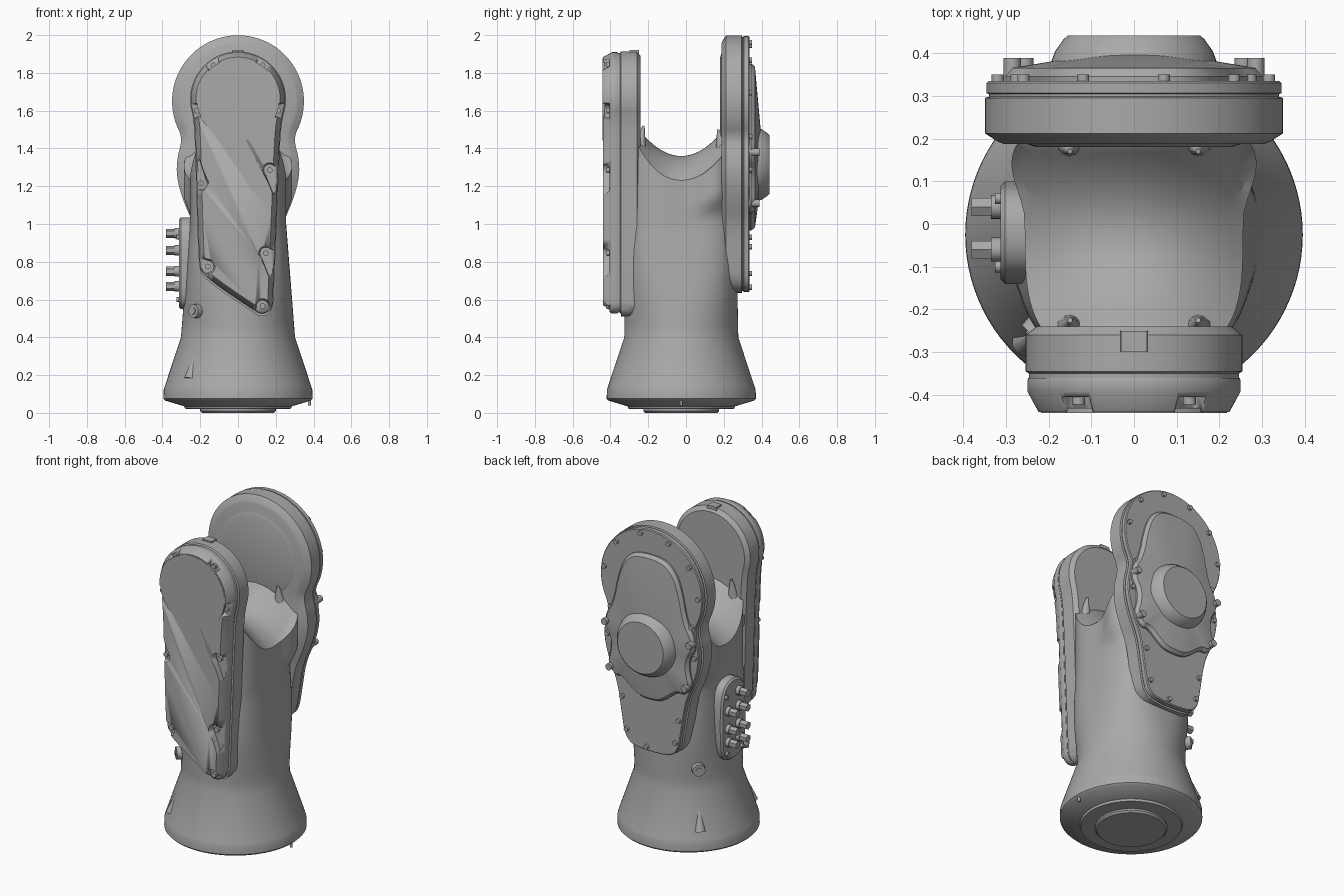
import bpy, bmesh, math
from mathutils import Vector, Matrix

if "Cube" in bpy.data.objects:
    bpy.data.objects.remove(bpy.data.objects["Cube"])

GREY = bpy.data.materials.new("cast_grey")
GREY.use_nodes = True
GREY.diffuse_color = (0.4, 0.4, 0.4, 1)
GREY.node_tree.nodes["Principled BSDF"].inputs["Base Color"].default_value = GREY.diffuse_color
YC = -0.025  # centre of the column in y


def finish(name, bm):
    bmesh.ops.recalc_face_normals(bm, faces=bm.faces)
    mesh = bpy.data.meshes.new(name)
    bm.to_mesh(mesh)
    bm.free()
    mesh.materials.append(GREY)
    ob = bpy.data.objects.new(name, mesh)
    bpy.context.collection.objects.link(ob)
    bpy.ops.object.select_all(action='DESELECT')
    ob.select_set(True)
    bpy.context.view_layer.objects.active = ob
    bpy.ops.object.shade_smooth_by_angle(angle=math.radians(32))
    return ob


def skin(bm, rings):
    for a, b in zip(rings, rings[1:]):
        for i in range(len(a)):
            j = (i + 1) % len(a)
            bm.faces.new((a[i], a[j], b[j], b[i]))


def arc(cx, cz, r, a0, a1, n=26):
    angles = [math.radians(a0 + (a1 - a0) * i / n) for i in range(n + 1)]
    return [(cx + r * math.cos(a), cz + r * math.sin(a)) for a in angles]


def soften(points, rounds=2):
    # corner cutting rounds every corner of a closed outline
    for _ in range(rounds):
        cut = []
        for i, p in enumerate(points):
            q = points[(i + 1) % len(points)]
            cut += [(p[0] * .75 + q[0] * .25, p[1] * .75 + q[1] * .25),
                    (p[0] * .25 + q[0] * .75, p[1] * .25 + q[1] * .75)]
        points = cut
    return points


def inset(points, d):
    out = []
    for i, p in enumerate(points):
        t = Vector(points[(i + 1) % len(points)]) - Vector(points[i - 1])
        t.normalize()
        out.append((p[0] - t.y * d, p[1] + t.x * d))
    return out


def add_prism(bm, points, layers, apex=None):
    # layers are (y, inset) pairs of an outline drawn in x and z
    rings = [[bm.verts.new((x, y, z)) for x, z in inset(points, d)] for y, d in layers]
    skin(bm, rings)
    bm.faces.new(rings[0])
    if apex:
        tip = bm.verts.new(apex)
        for i, v in enumerate(rings[-1]):
            bm.faces.new((v, rings[-1][i - 1], tip))
    else:
        bm.faces.new(rings[-1])


def prism(name, points, layers, apex=None):
    bm = bmesh.new()
    add_prism(bm, points, layers, apex)
    return finish(name, bm)


def add_rod(bm, start, end, r1, r2=None, sides=12):
    a, b = Vector(start), Vector(end)
    turn = (b - a).to_track_quat('Z', 'Y').to_matrix().to_4x4()
    bmesh.ops.create_cone(bm, cap_ends=True, segments=sides, radius1=r1,
                          radius2=r1 if r2 is None else r2, depth=(b - a).length,
                          matrix=Matrix.Translation((a + b) / 2) @ turn)


def step(v, lo, hi):
    t = min(max((v - lo) / (hi - lo), 0), 1)
    return t * t * (3 - 2 * t)


# Column: round foot lofted to a squarer neck with a saddle on top
def saddle(x, y):
    u = min(abs((y - YC) / 0.225), 1)
    return 1.36 - 0.13 * min((x / 0.255) ** 2, 1) + 0.14 * u * u


def section(z, hx, hy, n, count=96):
    pts = []
    for i in range(count):
        a = 2 * math.pi * i / count
        c, s = math.cos(a), math.sin(a)
        x = hx * math.copysign(abs(c) ** (2 / n), c)
        y = YC + hy * math.copysign(abs(s) ** (2 / n), s)
        x *= 1 + 0.24 * step(y, 0.0, 0.2) * step(z, 1.03, 1.2)
        pts.append((x, y))
    return pts


bm = bmesh.new()
rings = []
foot = [(0, .19), (.01, .2), (.02, .2), (.022, .28), (.035, .285), (.065, .385),
        (.075, .395), (.12, .394), (.14, .388), (.4, .302)]
for z, r in foot:
    rings.append([bm.verts.new((x, y, z)) for x, y in section(z, r, r, 2)])
for i in range(1, 10):
    k = i / 9
    z = 0.4 + 0.6 * k
    pts = section(z, .302 - .047 * k, .302 - .012 * k, 2 + 1.2 * step(k, 0, .8))
    rings.append([bm.verts.new((x, y, z)) for x, y in pts])
for i in range(1, 13):
    pts = section(1 + .4 * i / 12, .255, .29, 3.2)
    rings.append([bm.verts.new((x, y, 1 + (saddle(x, y) - 1) * i / 12)) for x, y in pts])
rim = [v.co.copy() for v in rings[-1]]
for i in range(1, 12):
    s = 1 - i / 12
    pts = [(v.x * s, YC + (v.y - YC) * s) for v in rim]
    rings.append([bm.verts.new((x, y, saddle(x, y))) for x, y in pts])
skin(bm, rings)
bm.faces.new(rings[0])
bm.faces.new(rings[-1])
finish("column", bm)

# Front arm: housing, bolted cover and round seam plate
front = soften(arc(0, 1.66, .25, -20, 200) + [
    (-.225, 1.48), (-.215, 1.1), (-.205, .8), (-.19, .73), (.08, .545), (.13, .52),
    (.18, .55), (.185, .62), (.205, 1.1), (.22, 1.48)])
prism("front_housing", inset(front, -.004),
      [(-.24, .025), (-.26, 0), (-.345, 0), (-.35, .008), (-.366, .008)])
prism("front_lower_web", [(x, z - .015) for x, z in front if z < 1.35],
      [(-.16, .03), (-.31, 0), (-.345, 0)])
cover = prism("front_cover", front, [(-.36, .002), (-.366, 0), (-.392, 0), (-.44, .026)])
prism("front_seam_plate", arc(0, 1.66, .218, 0, 354, 59), [(-.43, 0), (-.442, 0)])
prism("top_tab", [(-.035, 1.88), (.035, 1.88), (.03, 1.92), (-.03, 1.92)],
      [(-.25, 0), (-.3, 0)])

spots = [(-.13, 1.84), (.13, 1.84), (-.218, 1.6), (.213, 1.6), (-.195, 1.215),
         (.168, 1.285), (-.16, .775), (.148, .845), (.13, .565)]
cut, bolts = bmesh.new(), bmesh.new()
for x, z in spots:
    near = min(front, key=lambda p: math.dist(p, (x, z)))
    a = math.degrees(math.atan2(near[1] - z, near[0] - x))
    d = Vector((math.cos(math.radians(a)), math.sin(math.radians(a)))) * .1
    e = Vector((-d.y, d.x)) * .75
    mouth = [tuple(Vector((x, z)) + d - e), tuple(Vector((x, z)) + d + e)]
    add_prism(cut, arc(x, z, .032, a + 90, a + 270, 10) + mouth, [(-.405, 0), (-.5, -.02)])
    add_rod(bolts, (x, -.4, z), (x, -.422, z), .015)
cutter = finish("pocket_cutter", cut)
cutter.hide_render = True
mod = cover.modifiers.new("pockets", 'BOOLEAN')
mod.operation, mod.solver, mod.object = 'DIFFERENCE', 'EXACT', cutter
bpy.context.view_layer.objects.active = cover
bpy.ops.object.modifier_apply(modifier=mod.name)
bpy.data.objects.remove(cutter)
finish("front_bolts", bolts)

# Back arm: large housing with flange, bolts, sloped cover and hub
side = [(-.3, 1.43), (-.322, 1.35), (-.326, 1.25), (-.29, 1.12), (-.235, 1.0),
        (-.205, .8), (-.185, .69), (-.12, .635)]
back = soften(arc(0, 1.65, .35, -30, 210) + side + [(-x, z) for x, z in reversed(side)])
prism("back_housing", back, [(.187, .045), (.193, .03), (.212, 0), (.295, 0),
                             (.298, .01), (.304, .01), (.306, .004), (.33, .004), (.335, .009)])
prism("inner_bearing_face", arc(0, 1.65, .25, 0, 354, 59), [(.2, 0), (.187, 0), (.18, .02)])

half = [(-.17, 1.79), (-.215, 1.68), (-.25, 1.5), (-.3, 1.42), (-.305, 1.34), (-.265, 1.28),
        (-.265, 1.2), (-.29, 1.12), (-.235, 1.05), (-.19, 1.06), (-.12, 1.0), (-.06, .965)]
shape = soften([(.09, 1.85), (-.09, 1.85)] + half + [(-x, z) for x, z in reversed(half)])
prism("back_cover", shape, [(.33, 0), (.345, 0), (.365, .016)], (0, .412, 1.315))
prism("hub", arc(0, 1.315, .19, 0, 354, 59),
      [(.36, -.01), (.39, 0), (.405, .006), (.432, .025), (.441, .035)])

bolts = bmesh.new()
path = inset(back, .03)
run, gap = 0, 0.19
for p, q in zip(path, path[1:] + path[:1]):
    run += math.dist(p, q)
    if run > gap:
        run -= gap
        add_rod(bolts, (q[0], .33, q[1]), (q[0], .35, q[1]), .014)
for sx in (-1, 1):
    for x, z in [(.285, 1.38), (.255, 1.11)]:
        add_rod(bolts, (sx * x, .33, z), (sx * x, .388, z), .02)
finish("back_bolts", bolts)

# Small ribs where the saddle meets the arms
ribs = bmesh.new()
for sx in (-1, 1):
    add_rod(ribs, (sx * .15, .2, 1.36), (sx * .15, .17, 1.5), .045, .006)
    add_rod(ribs, (sx * .15, -.25, 1.38), (sx * .15, -.225, 1.52), .04, .006)
finish("saddle_ribs", ribs)

# Connector panel on the side of the column
panel = soften([(-.09, .55), (.05, .55), (.1, .62), (.1, .95), (.04, 1.035),
                (-.08, 1.035), (-.14, .95), (-.14, .62)])
quarter = Matrix.Rotation(math.pi / 2, 4, 'Z')
bm = bmesh.new()
add_prism(bm, panel, [(.2, 0), (.302, 0), (.312, .01)])
bm.transform(quarter)
finish("connector_panel", bm)

plugs = bmesh.new()
for y, z in [(-.06, .95), (.04, .86), (-.06, .86), (-.06, .75), (.04, .75), (-.06, .67), (.04, .67)]:
    add_rod(plugs, (-.3, y, z), (-.335, y, z), .028, sides=20)
    add_rod(plugs, (-.33, y, z), (-.38, y, z), .024, sides=6)
for y, z in [(-.1, .93), (.06, .95), (-.09, .6), (.05, .6)]:
    add_rod(plugs, (-.3, y, z), (-.325, y, z), .013)
finish("connectors", plugs)

# Bosses and lugs on the lower column, and the locating pin
lugs = bmesh.new()
for a in (135, 225):
    c, s = math.cos(math.radians(a)), math.sin(math.radians(a))
    add_rod(lugs, (c * .25, YC + s * .25, .54), (c * .335, YC + s * .335, .54), .042, .036, 20)
    add_rod(lugs, (c * .335, YC + s * .335, .54), (c * .34, YC + s * .34, .54), .018)
    add_rod(lugs, (c * .355, YC + s * .355, .18), (c * .325, YC + s * .325, .31), .035, .005)
add_rod(lugs, (.378, YC, .04), (.378, YC, .09), .008)
finish("column_lugs", lugs)
